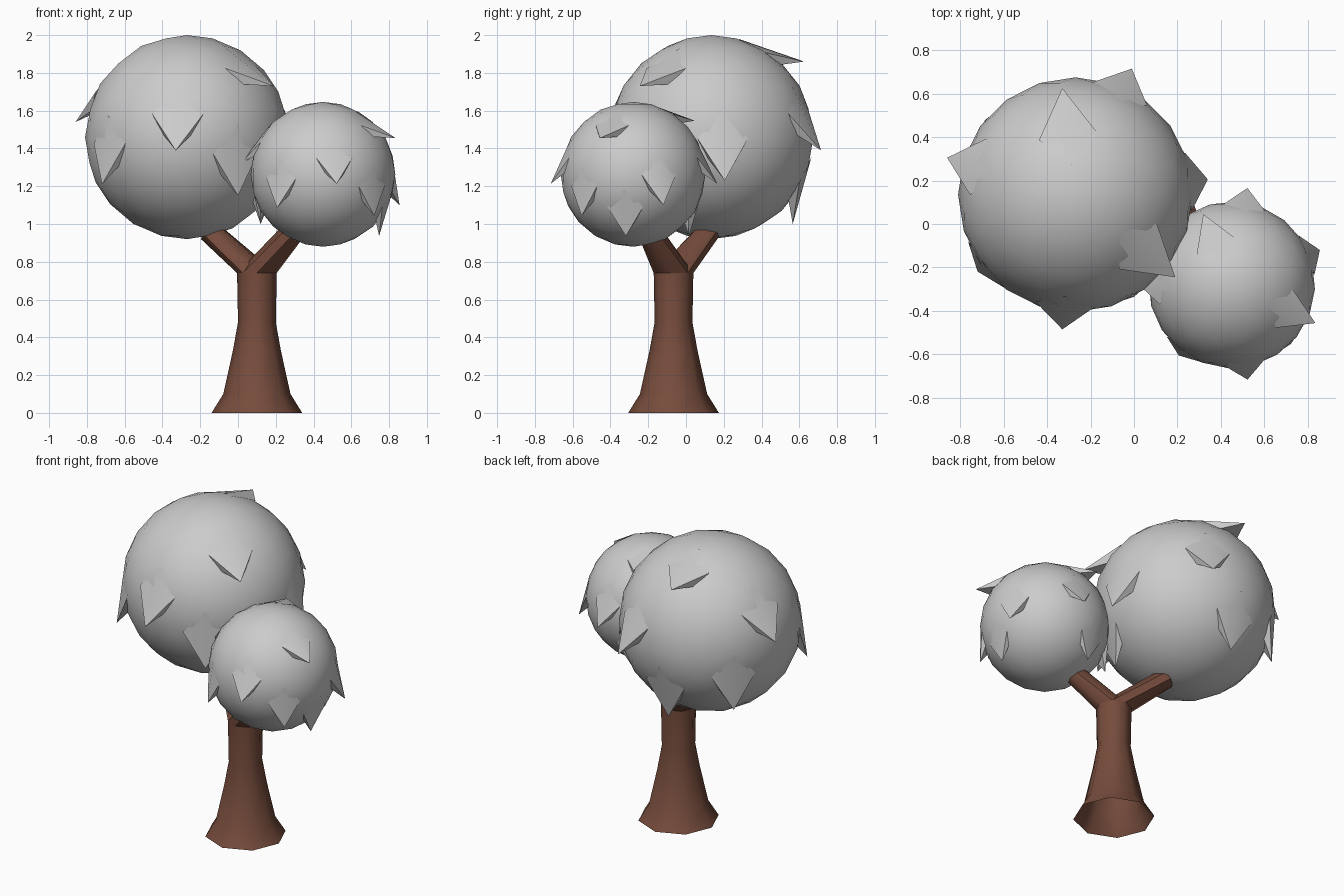
import bpy, bmesh, math
from mathutils import Vector, Matrix

if "Cube" in bpy.data.objects:
    bpy.data.objects.remove(bpy.data.objects["Cube"])

SIDES = 8


def finish(bm, name, angle, material=None):
    bmesh.ops.recalc_face_normals(bm, faces=bm.faces)
    mesh = bpy.data.meshes.new(name)
    bm.to_mesh(mesh)
    bm.free()
    ob = bpy.data.objects.new(name, mesh)
    bpy.context.collection.objects.link(ob)
    if material:
        mesh.materials.append(material)
    bpy.ops.object.select_all(action='DESELECT')
    ob.select_set(True)
    bpy.context.view_layer.objects.active = ob
    bpy.ops.object.shade_smooth_by_angle(angle=math.radians(angle))
    return ob


def ring(bm, centre, radius, direction=(0, 0, 1)):
    turn = Vector((0, 0, 1)).rotation_difference(Vector(direction))
    verts = []
    for i in range(SIDES):
        a = math.tau * i / SIDES
        p = turn @ Vector((radius * math.cos(a), radius * math.sin(a), 0))
        verts.append(bm.verts.new(Vector(centre) + p))
    return verts


def bridge(bm, low, high):
    for i in range(SIDES):
        j = (i + 1) % SIDES
        bm.faces.new((low[i], low[j], high[j], high[i]))


bark = bpy.data.materials.new("bark")
bark.diffuse_color = (0.18, 0.072, 0.045, 1)
bark.use_nodes = True
bark.node_tree.nodes["Principled BSDF"].inputs["Base Color"].default_value = bark.diffuse_color
AXIS = Vector((0.1, -0.066, 0))

# Trunk: flared, open underneath
bm = bmesh.new()
rings = [ring(bm, AXIS + Vector((0, 0, z)), r) for z, r in
         ((0, 0.24), (0.1, 0.178), (0.33, 0.127), (0.48, 0.1), (0.74, 0.105))]
for low, high in zip(rings, rings[1:]):
    bridge(bm, low, high)
finish(bm, "trunk", 50, bark)

# Two branches growing out of the trunk top
for name, end in (("left_branch", (-0.15, 0.12, 0.96)),
                  ("right_branch", (0.3, -0.2, 0.97))):
    bm = bmesh.new()
    start = AXIS + Vector((0, 0, 0.74))
    low = ring(bm, start, 0.105)
    high = ring(bm, end, 0.062, Vector(end) - start)
    bridge(bm, low, high)
    bm.faces.new(high)
    finish(bm, name, 50, bark)

# Leaf tips relative to the centre of a crown of radius 0.54
R = 0.54
TIPS = [(-.06, -.62, -.07), (-.45, -.354, -.25), (.27, -.47, -.31),
        (.46, -.38, .27), (-.59, .17, .08), (.39, -.16, -.46),
        (-.06, .49, .40), (.61, .07, -.23), (.26, .58, -.07),
        (-.40, .33, -.35), (0, .43, -.46)]


def add_leaf(bm, tip):
    tip = Vector(tip)
    out = tip.normalized()
    side = Vector((0, 0, 1)).cross(out).normalized()
    up = out.cross(side)

    def on_crown(s, u, r=R):
        return bm.verts.new((out * 0.58 + side * s + up * u).normalized() * r)

    t = bm.verts.new(tip)
    top = on_crown(0, 0.42)
    a, b = on_crown(-0.16, 0.21), on_crown(0.16, 0.21)
    m, n = on_crown(-0.085, 0.08, 0.53), on_crown(0.085, 0.08, 0.53)
    for f in ((top, a, t), (top, t, b), (a, m, t), (t, n, b), (m, n, t),
              (top, b, n, m, a)):
        bm.faces.new(f)


# Crowns: round ball with pointed leaves, the small one turned
for name, centre, scale, turn in (
        ("large_crown", (-0.27, 0.135, 1.46), 1.0, 0),
        ("small_crown", (0.45, -0.28, 1.263), 0.71, 15)):
    bm = bmesh.new()
    bmesh.ops.create_icosphere(bm, subdivisions=3, radius=R)
    for tip in TIPS:
        add_leaf(bm, tip)
    bm.transform(Matrix.Translation(centre)
                 @ Matrix.Rotation(math.radians(turn), 4, 'Z')
                 @ Matrix.Scale(scale, 4))
    finish(bm, name, 40)
